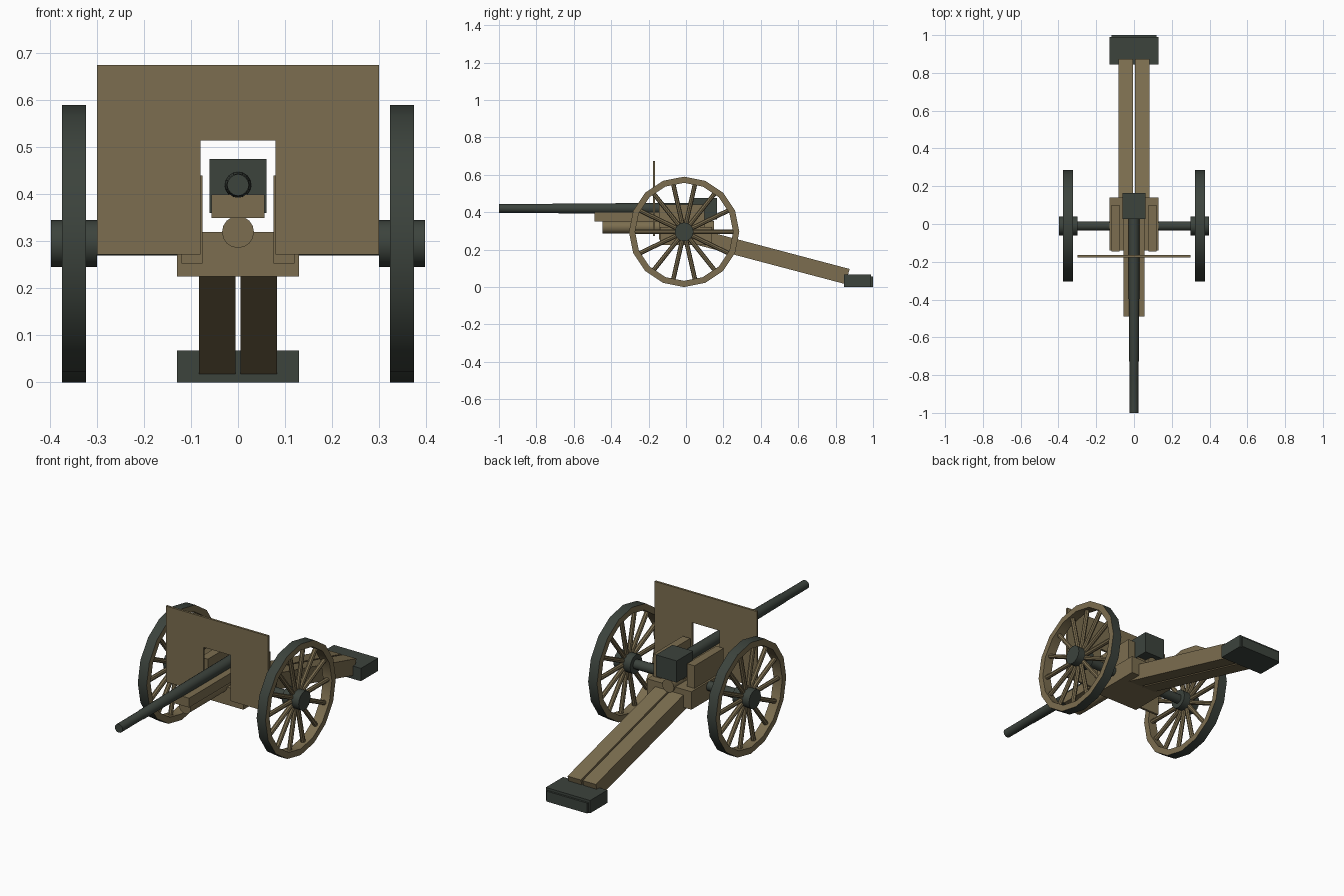
import bpy, bmesh, math
from mathutils import Matrix, Vector

if "Cube" in bpy.data.objects:
    bpy.data.objects.remove(bpy.data.objects["Cube"])


def material(name, rgb):
    m = bpy.data.materials.new(name)
    m.diffuse_color = (*rgb, 1)
    m.use_nodes = True
    m.node_tree.nodes["Principled BSDF"].inputs["Base Color"].default_value = m.diffuse_color
    return m


OLIVE = material("olive_drab", (0.200, 0.155, 0.079))
STEEL = material("dark_steel", (0.045, 0.056, 0.046))


def finish(name, bm, mats, smooth=False):
    bmesh.ops.recalc_face_normals(bm, faces=bm.faces)
    me = bpy.data.meshes.new(name)
    bm.to_mesh(me)
    bm.free()
    for m in mats:
        me.materials.append(m)
    ob = bpy.data.objects.new(name, me)
    bpy.context.collection.objects.link(ob)
    if smooth:
        bpy.ops.object.select_all(action='DESELECT')
        ob.select_set(True)
        bpy.context.view_layer.objects.active = ob
        bpy.ops.object.shade_smooth_by_angle(angle=math.radians(35))
    return ob


def box(name, x, y, z, mat):
    """Box from (min, max) pairs."""
    bm = bmesh.new()
    size = [b - a for a, b in (x, y, z)]
    mid = [(a + b) / 2 for a, b in (x, y, z)]
    bmesh.ops.create_cube(bm, size=1, matrix=Matrix.Translation(mid) @ Matrix.Diagonal((*size, 1)))
    return finish(name, bm, [mat])


def add_rod(bm, a, b, r, sides):
    a, b = Vector(a), Vector(b)
    d = b - a
    mtx = Matrix.Translation((a + b) / 2) @ d.to_track_quat('Z', 'Y').to_matrix().to_4x4()
    bmesh.ops.create_cone(bm, cap_ends=True, segments=sides, radius1=r, radius2=r,
                          depth=d.length, matrix=mtx)


def rod(name, a, b, r, sides, mat):
    bm = bmesh.new()
    add_rod(bm, a, b, r, sides)
    return finish(name, bm, [mat], True)


def prism_x(name, pts, x, mat):
    """Extrude a (y, z) outline along x."""
    bm = bmesh.new()
    f = bm.faces.new([bm.verts.new((x[0], p[0], p[1])) for p in pts])
    new = bmesh.ops.extrude_face_region(bm, geom=[f])['geom']
    bmesh.ops.translate(bm, vec=(x[1] - x[0], 0, 0),
                        verts=[v for v in new if isinstance(v, bmesh.types.BMVert)])
    return finish(name, bm, [mat])


WY, WZ = -0.01, 0.295  # axle line


def wheel_rim(name, x0, x1, r_in, r_out, sides=16):
    """Square-section ring: dark tread outside, olive felloe elsewhere."""
    bm = bmesh.new()
    rings = []
    for i in range(sides):
        a = 2 * math.pi * i / sides
        rings.append([bm.verts.new((x, WY + r * math.sin(a), WZ + r * math.cos(a)))
                      for x, r in ((x0, r_out), (x1, r_out), (x1, r_in), (x0, r_in))])
    for i in range(sides):
        p, q = rings[i], rings[(i + 1) % sides]
        for k in range(4):
            f = bm.faces.new((p[k], p[(k + 1) % 4], q[(k + 1) % 4], q[k]))
            f.material_index = 1 if k == 0 else 0
    return finish(name, bm, [OLIVE, STEEL], True)


# Wheels, spokes and hubs
for side, s in (("left", -1), ("right", 1)):
    wheel_rim(side + "_wheel_rim", s * 0.323, s * 0.375, 0.262, 0.295)
    bm = bmesh.new()
    for i in range(14):
        a = 2 * math.pi * i / 14
        c, n = math.cos(a), math.sin(a)
        add_rod(bm, (s * 0.349, WY + 0.035 * c, WZ + 0.035 * n),
                (s * 0.349, WY + 0.272 * c, WZ + 0.272 * n), 0.012, 8)
    finish(side + "_wheel_spokes", bm, [OLIVE], True)
    rod(side + "_wheel_hub", (s * 0.30, WY, WZ), (s * 0.398, WY, WZ), 0.05, 16, STEEL)

# Axle
rod("axle", (-0.32, WY, WZ), (0.32, WY, WZ), 0.025, 14, STEEL)

# Shield with an open notch for the barrel
bm = bmesh.new()
outline = [(-0.30, 0.272), (-0.08, 0.272), (-0.08, 0.515), (0.08, 0.515),
           (0.08, 0.272), (0.30, 0.272), (0.30, 0.675), (-0.30, 0.675)]
face = bm.faces.new([bm.verts.new((x, -0.177, z)) for x, z in outline])
new = bmesh.ops.extrude_face_region(bm, geom=[face])['geom']
bmesh.ops.translate(bm, vec=(0, 0.012, 0), verts=[v for v in new if isinstance(v, bmesh.types.BMVert)])
finish("shield", bm, [OLIVE])

# Carriage base and side cheeks
box("carriage_base", (-0.13, 0.13), (-0.14, 0.14), (0.225, 0.32), OLIVE)
for side, s in (("left", -1), ("right", 1)):
    xs = sorted((s * 0.076, s * 0.12))
    box(side + "_cheek", xs, (-0.145, 0.10), (0.253, 0.44), OLIVE)

# Cradle and recoil cylinder
box("cradle", (-0.056, 0.056), (-0.49, 0.10), (0.35, 0.40), OLIVE)
rod("recoil_cylinder", (0, -0.446, 0.32), (0, 0.15, 0.32), 0.034, 16, OLIVE)

# Breech block
box("breech", (-0.061, 0.061), (0.027, 0.165), (0.36, 0.475), STEEL)

# Tapered barrel
bm = bmesh.new()
profile = [(0.04, 0.029), (-0.37, 0.028), (-0.81, 0.0245), (-0.815, 0.023), (-1.0, 0.023)]
loops = []
for y, r in profile:
    loops.append([bm.verts.new((r * math.cos(2 * math.pi * i / 16), y,
                                0.42 + r * math.sin(2 * math.pi * i / 16))) for i in range(16)])
for p, q in zip(loops, loops[1:]):
    for i in range(16):
        j = (i + 1) % 16
        bm.faces.new((p[i], p[j], q[j], q[i]))
bm.faces.new(loops[0])
bm.faces.new(loops[-1])
finish("barrel", bm, [STEEL], True)

# Sloping trail legs
ang = math.radians(14.8)
d = Vector((math.cos(ang), -math.sin(ang)))
n = Vector((math.sin(ang), math.cos(ang))) * 0.042
end = Vector((0.864, 0.056))
start = end - d * 0.84
for side, s in (("left", -1), ("right", 1)):
    prism_x(side + "_trail_leg", [start - n, end - n, end + n, start + n],
            (s * 0.005, s * 0.083), OLIVE)

# Trail spade with its end plate
box("trail_spade", (-0.13, 0.13), (0.845, 0.99), (0.0, 0.068), STEEL)
box("spade_plate", (-0.12, 0.12), (0.985, 1.0), (0.0, 0.055), STEEL)
